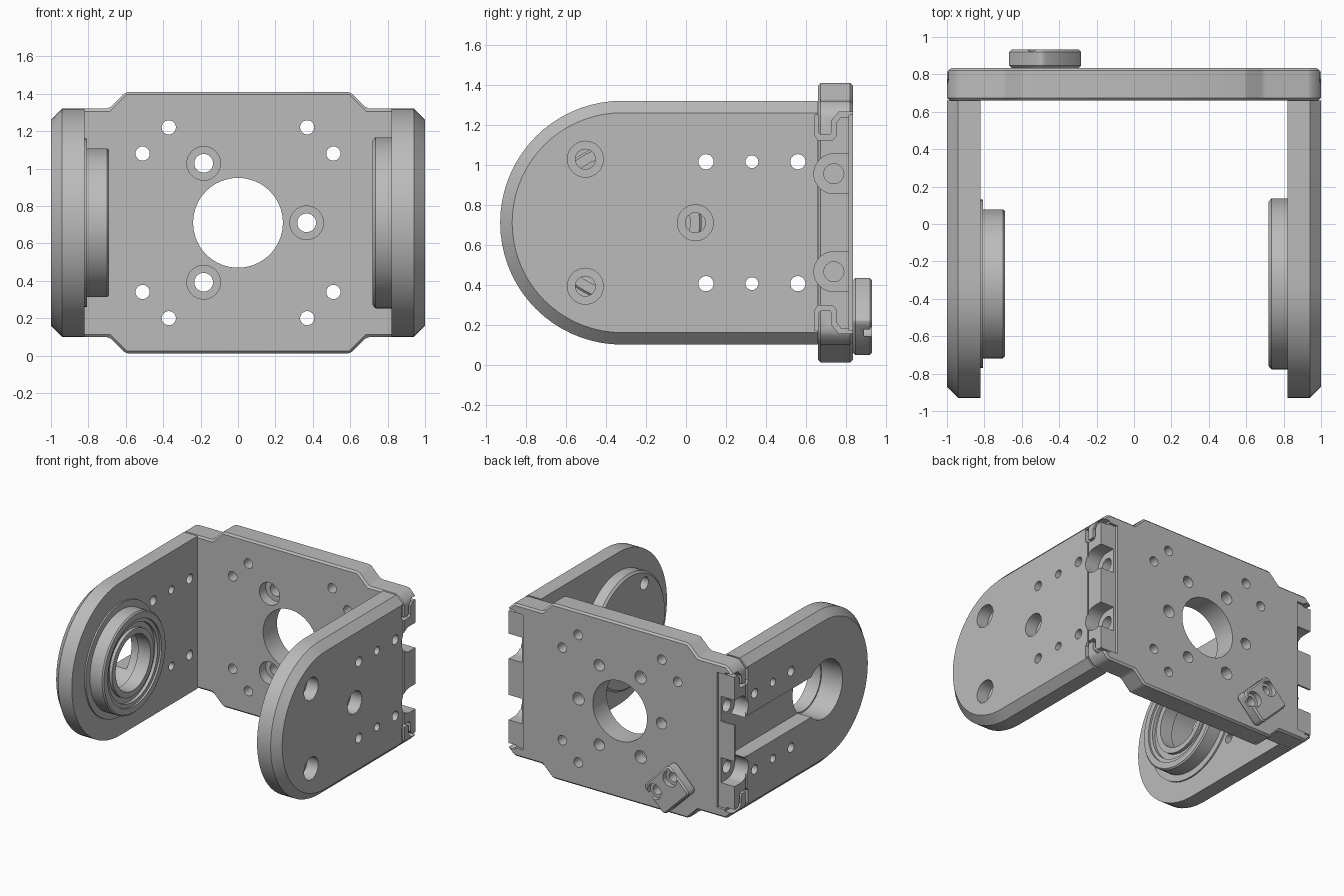
import bpy, bmesh
from math import cos, sin, pi, radians
from mathutils import Matrix, Vector

cube = bpy.data.objects.get("Cube")
if cube:
    bpy.data.objects.remove(cube, do_unlink=True)

grey = bpy.data.materials.new("matte grey")
grey.use_nodes = True
grey.diffuse_color = (0.5, 0.5, 0.5, 1)
grey.node_tree.nodes["Principled BSDF"].inputs["Base Color"].default_value = grey.diffuse_color

MID = 0.71        # height of every main axis
PIVOT = -0.32     # depth of the pivot axis


def loft(name, loops):
    """Closed solid through matching point loops."""
    bm = bmesh.new()
    rings = [[bm.verts.new(p) for p in loop] for loop in loops]
    n = len(rings[0])
    for a, b in zip(rings, rings[1:]):
        for i in range(n):
            j = (i + 1) % n
            bm.faces.new((a[i], a[j], b[j], b[i]))
    bm.faces.new(rings[0])
    bm.faces.new(rings[-1])
    bmesh.ops.recalc_face_normals(bm, faces=bm.faces)
    me = bpy.data.meshes.new(name)
    bm.to_mesh(me)
    bm.free()
    me.materials.append(grey)
    ob = bpy.data.objects.new(name, me)
    bpy.context.collection.objects.link(ob)
    return ob


def box(name, x, y, z):
    return loft(name, [[(a, y[0], z[0]), (a, y[1], z[0]), (a, y[1], z[1]), (a, y[0], z[1])] for a in x])


def turned(name, axis, centre, profile, n=48):
    """Round solid along x or y; profile holds (position, radius) pairs."""
    loops = []
    for t, r in profile:
        ring = [(centre[0] + r * cos(2 * pi * i / n), centre[1] + r * sin(2 * pi * i / n)) for i in range(n)]
        loops.append([(t, u, v) if axis == "x" else (u, t, v) for u, v in ring])
    return loft(name, loops)


def apply(ob, mod):
    bpy.context.view_layer.objects.active = ob
    bpy.ops.object.modifier_apply(modifier=mod.name)


def cut(ob, *cutters):
    for c in cutters:
        c.hide_render = True
        mod = ob.modifiers.new("cut", "BOOLEAN")
        mod.operation, mod.solver, mod.object = "DIFFERENCE", "EXACT", c
        apply(ob, mod)
        bpy.data.objects.remove(c, do_unlink=True)


def drill(ob, axis, centre, start, end, r, n=32):
    cut(ob, turned("drill", axis, centre, [(start, r), (end, r)], n))


def bevel(ob, width):
    mod = ob.modifiers.new("bevel", "BEVEL")
    mod.width, mod.segments, mod.limit_method = width, 1, "ANGLE"
    apply(ob, mod)


def arm_outline(x, r):
    pts = [(x, 0.66, MID - r), (x, 0.66, MID + r)]
    return pts + [(x, PIVOT + r * cos(a), MID + r * sin(a))
                  for a in (radians(90 + 5 * i) for i in range(37))]


def bolt_circle(cx, r, angles):
    return [(cx + r * cos(radians(a)), MID + r * sin(radians(a))) for a in angles]


# Side arms with a chamfered outer rim
arms = {s: loft(n, [arm_outline(s * 0.82, 0.61), arm_outline(s * 0.94, 0.61), arm_outline(s, 0.55)])
        for s, n in ((1, "left_arm"), (-1, "right_arm"))}

# Back plate with raised middle and clipped corners
quarter = [(0.6, 0.70), (0.69, 0.61), (0.94, 0.61), (1.0, 0.55)]
outline = quarter + [(x, -z) for x, z in reversed(quarter)]
outline += [(-x, z) for x, z in reversed(outline)]
plate = loft("back_plate", [[(x, y, MID + z) for x, z in outline] for y in (0.66, 0.835)])
bevel(plate, 0.014)

# Recessed strips on the back, at both ends
for s in (1, -1):
    cut(plate, box("strip", (s * 0.86, s * 1.1), (0.815, 0.9), (0.17, 1.25)))

# Large opening and mounting holes of the back plate
drill(plate, "y", (0, MID), 0.5, 1, 0.24, 64)
for sx in (1, -1):
    for sz in (1, -1):
        for x, z in ((0.37, 0.51), (0.51, 0.37)):
            drill(plate, "y", (sx * x, MID + sz * z), 0.5, 1, 0.038, 24)
for c in bolt_circle(0, 0.367, (0, 120, 240)):
    drill(plate, "y", c, 0.5, 1, 0.05)
    drill(plate, "y", c, 0.5, 0.74, 0.09)
for c in bolt_circle(0, 0.367, (60, 180, 300)):
    drill(plate, "y", c, 0.74, 1, 0.045)

# Screw pockets and hooked seams at the corner joints
for s, arm in arms.items():
    for part in (plate, arm):
        for t in (1, -1):
            z = MID + t * 0.245
            pocket = [(0.74 + 0.1 * cos(radians(a)), z + 0.1 * sin(radians(a))) for a in range(90, 271, 10)]
            pocket += [(0.9, z - 0.1), (0.9, z + 0.1)]
            cut(part, loft("pocket", [[(s * x, y, h) for y, h in pocket] for x in (0.88, 1.1)]))
            seam = [(0.9, 0.53), (0.775, 0.53), (0.752, 0.50), (0.752, 0.435), (0.735, 0.415),
                    (0.66, 0.415), (0.642, 0.44), (0.642, 0.54), (0.664, 0.54), (0.664, 0.45),
                    (0.675, 0.438), (0.72, 0.438), (0.728, 0.45), (0.728, 0.51), (0.765, 0.555), (0.9, 0.555)]
            cut(part, loft("seam", [[(s * x, y, MID + t * h) for y, h in seam] for x in (0.93, 1.1)]))
    for t in (1, -1):
        drill(plate, "x", (0.74, MID + t * 0.245), s * 0.72, s * 0.95, 0.05, 24)

# Rows of small holes along both arms
for s, arm in arms.items():
    for t in (1, -1):
        for y, r in ((0.1, 0.038), (0.33, 0.032), (0.56, 0.038)):
            drill(arm, "x", (y, MID + t * 0.305), s * 0.7, s * 1.1, r, 24)

# Left arm: horn disc and counterbored bolts
disc = turned("horn_disc", "x", (PIVOT, MID), [(0.82, 0.457), (0.735, 0.457), (0.72, 0.44)], 64)
for c in bolt_circle(PIVOT, 0.367, (0, 120, 240)):
    for part in (disc, arms[1]):
        drill(part, "x", c, 0.6, 1.1, 0.05)
    drill(arms[1], "x", c, 0.9, 1.1, 0.09)

# Right arm: pivot bore and cable channel
drill(arms[-1], "x", (PIVOT, MID), -1.1, -0.7, 0.23, 64)
for part in (arms[-1], plate):
    cut(part, box("channel", (-1.1, -0.88), (PIVOT, 0.8), (MID - 0.16, MID + 0.16)))

# Bearing housing with stepped races
flange = turned("bearing_flange", "x", (PIVOT, MID), [(-0.82, 0.45), (-0.808, 0.45)], 64)
housing = turned("bearing_housing", "x", (PIVOT, MID), [(-0.815, 0.398), (-0.70, 0.398), (-0.69, 0.388)], 64)
drill(flange, "x", (PIVOT, MID), -0.9, -0.6, 0.23, 64)
drill(housing, "x", (PIVOT, MID), -0.9, -0.6, 0.34, 64)
bearing = turned("bearing", "x", (PIVOT, MID), [(-0.815, 0.342), (-0.705, 0.342)], 64)
groove = turned("groove", "x", (PIVOT, MID), [(-0.73, 0.31), (-0.6, 0.31)], 64)
drill(groove, "x", (PIVOT, MID), -0.8, -0.5, 0.265, 64)
cut(bearing, groove)
drill(bearing, "x", (PIVOT, MID), -0.9, -0.6, 0.22, 64)

# Small cable clamp turned 45 degrees on the back
a, b, c = 0.16, 0.132, 0.02
shape = [(a - c, -b), (a, c - b), (a, b - c), (a - c, b), (c - a, b), (-a, b - c), (-a, c - b), (c - a, -b)]
turn = Matrix.Rotation(radians(-45), 2)
pts = [turn @ Vector(p) + Vector((-0.475, 0.24)) for p in shape]
clamp = loft("cable_clamp", [[(p.x, y, p.y) for p in pts] for y in (0.835, 0.932)])
bevel(clamp, 0.012)
for hole in ((-0.37, 0.2), (-0.51, 0.34)):
    drill(clamp, "y", hole, 0.7, 1.1, 0.038, 24)
    drill(clamp, "y", hole, 0.89, 1.1, 0.062, 24)

# Smooth the round walls and keep the edges crisp
bpy.ops.object.select_all(action="DESELECT")
parts = [plate, disc, flange, housing, bearing, clamp, *arms.values()]
for ob in parts:
    ob.select_set(True)
bpy.context.view_layer.objects.active = plate
bpy.ops.object.shade_smooth_by_angle(angle=radians(25))
